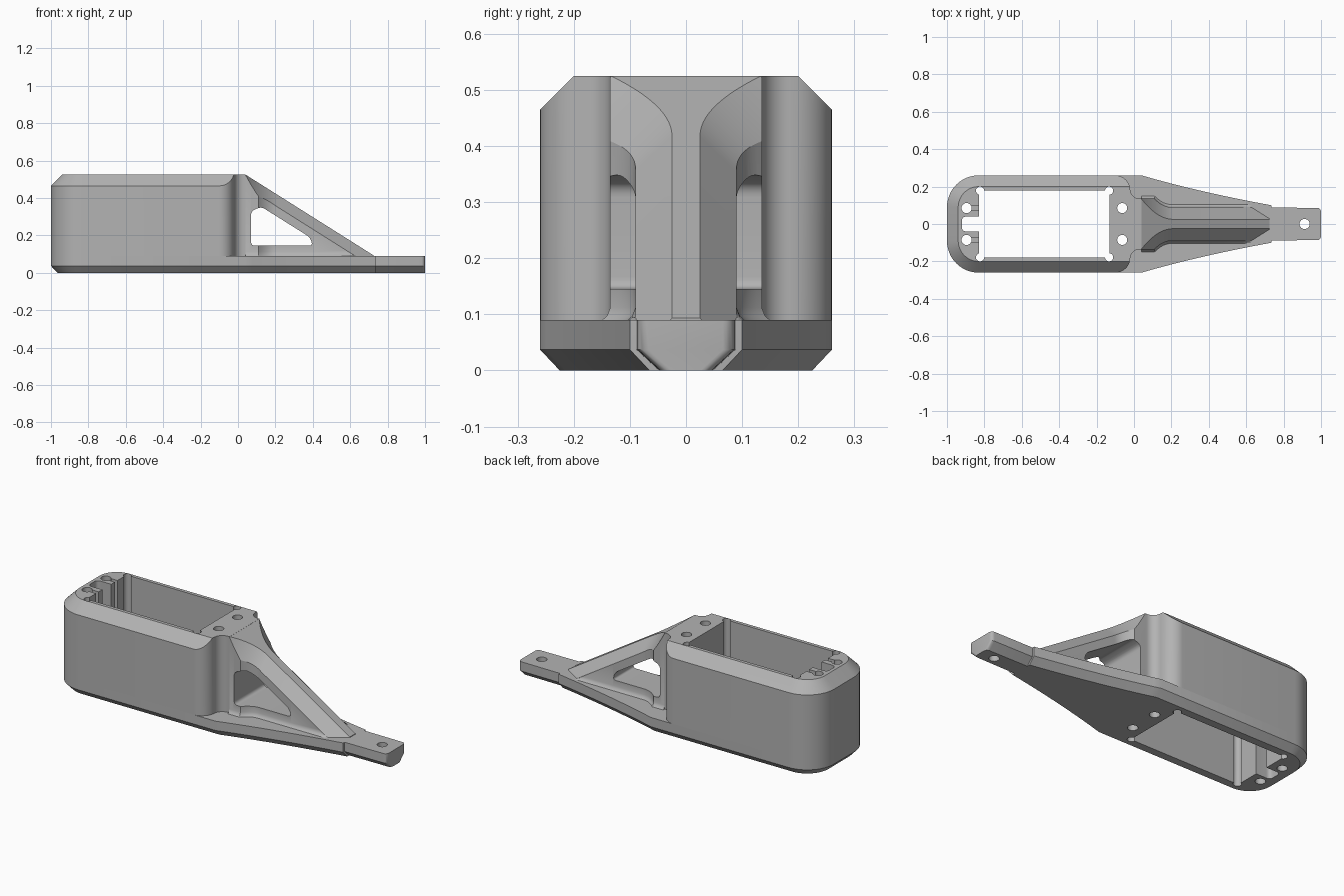
import bpy, bmesh
from math import cos, sin, pi
from mathutils import Vector

cube = bpy.data.objects.get("Cube")
if cube:
    bpy.data.objects.remove(cube, do_unlink=True)

grey = bpy.data.materials.new("plain grey")
grey.use_nodes = True
grey.diffuse_color = (0.45, 0.45, 0.45, 1)
grey.node_tree.nodes["Principled BSDF"].inputs["Base Color"].default_value = grey.diffuse_color

HALF, TOP, FLOOR = 0.26, 0.525, 0.09


def loft(name, rings):
    """Skin equal-length closed rings and cap both ends."""
    bm = bmesh.new()
    loops = [[bm.verts.new(p) for p in ring] for ring in rings]
    n = len(loops[0])
    for a, b in zip(loops, loops[1:]):
        for i in range(n):
            j = (i + 1) % n
            bm.faces.new((a[i], a[j], b[j], b[i]))
    bm.faces.new(loops[0])
    bm.faces.new(loops[-1])
    bmesh.ops.recalc_face_normals(bm, faces=bm.faces)
    mesh = bpy.data.meshes.new(name)
    bm.to_mesh(mesh)
    bm.free()
    mesh.materials.append(grey)
    ob = bpy.data.objects.new(name, mesh)
    bpy.context.collection.objects.link(ob)
    return ob


def at_z(pts, z):
    return [(p[0], p[1], z) for p in pts]


def prism(name, pts, z0=-0.1, z1=0.7):
    return loft(name, [at_z(pts, z0), at_z(pts, z1)])


def arc(cx, cy, r, a0, a1, n=12):
    return [(cx + r * cos(a0 + (a1 - a0) * i / n), cy + r * sin(a0 + (a1 - a0) * i / n))
            for i in range(n + 1)]


def mirrored(half):
    """Close a half outline (y > 0) across the x axis."""
    return half + [(x, -y) for x, y in reversed(half)]


def rounded(corners, r, n=6):
    """Round polygon corners with small quadratic curves."""
    out = []
    pts = [Vector(c) for c in corners]
    for i, p in enumerate(pts):
        a = p + (pts[i - 1] - p).normalized() * r
        b = p + (pts[(i + 1) % len(pts)] - p).normalized() * r
        for k in range(n + 1):
            t = k / n
            out.append(tuple(a * (1 - t) ** 2 + p * 2 * t * (1 - t) + b * t * t))
    return out


def box(x0, x1, y0, y1):
    return [(x0, y0), (x1, y0), (x1, y1), (x0, y1)]


def boolean(ob, cutter, op="DIFFERENCE"):
    mod = ob.modifiers.new("cut", "BOOLEAN")
    mod.object, mod.operation, mod.solver = cutter, op, "EXACT"
    bpy.context.view_layer.objects.active = ob
    bpy.ops.object.modifier_apply(modifier=mod.name)


def discard(ob):
    bpy.data.objects.remove(ob, do_unlink=True)


# Base plate: rounded rear, tapering arms, narrow tab, chamfered underside
def plate_half(inset, tab_inset):
    pts = arc(-0.83, HALF - 0.17, 0.17 - inset, pi, pi / 2)
    for i in range(17):
        t = i / 16
        x = 0.04 * (1 - t) ** 2 + 0.7 * t * (1 - t) + 0.735 * t * t
        y = HALF * (1 - t) ** 2 + 0.34 * t * (1 - t) + 0.1 * t * t
        pts.append((x, y - inset))
    pts += [(0.736, 0.088 - tab_inset)]
    pts += arc(0.98, 0.066 - tab_inset, 0.02, pi / 2, 0, 5)
    return mirrored(pts)


plate = loft("base_plate", [at_z(plate_half(0.035, 0.04), 0),
                            at_z(plate_half(0, 0), 0.037),
                            at_z(plate_half(0, 0), FLOOR)])


# Housing: chamfered block trimmed to its shouldered plan
def block(inset):
    return mirrored(arc(-0.83, 0.09, 0.17 - inset, pi, pi / 2) + [(0.3, HALF - inset)])


housing = loft("housing", [at_z(block(0), FLOOR), at_z(block(0), 0.465), at_z(block(0.06), TOP)])
shoulder = [(-1.2, 0.32), (-0.1, 0.32)] + arc(-0.1, 0.18, 0.08, pi / 2, 0)
shoulder += arc(0.03, 0.185, 0.05, pi, 1.5 * pi) + [(0.041, 0.135)]
trim = prism("trim", mirrored(shoulder))
boolean(housing, trim, "INTERSECT")
discard(trim)


# Sloping rib: bevelled crest flaring into the neck
def rib_section(x):
    z = TOP + (x - 0.04) * (FLOOR - TOP) / 0.69
    crest = 0.025 + 0.109 * max(0, 1 - (x - 0.04) / 0.17) ** 2
    width = 0.09 + 0.045 * min(1, max(0, 1 - (x - 0.11) / 0.09)) ** 2
    low = FLOOR - 0.005
    width = min(width, crest + z - low)
    edge = z - (width - crest)
    half = [(crest, z), (width, edge), (width, min(edge, 0.112)),
            (width + 0.006, min(edge, 0.097)), (width + 0.02, low)]
    half = [(y, max(h, low)) for y, h in half]
    return [(x, y, h) for y, h in half] + [(x, -y, h) for y, h in reversed(half)]


stations = [0.04 + 0.01 * i for i in range(18)] + [0.4, 0.58, 0.62, 0.64, 0.68, 0.725]
rib = loft("sloping_rib", [rib_section(x) for x in stations])

# Triangular window through the rib
outline = rounded([(0.07, 0.145), (0.4, 0.145), (0.385, 0.19), (0.125, 0.353), (0.07, 0.33)], 0.022)
window = loft("window", [[(x, y, z) for x, z in outline] for y in (-0.3, 0.3)])
boolean(rib, window)
discard(window)

# Main cavity, rear channel, corner reliefs, screw holes and slots
cutters = [prism("cavity", box(-0.83, -0.13, -0.18, 0.18)),
           prism("rear_channel", rounded(box(-0.92, -0.8, -0.04, 0.04), 0.025))]
for side in (-1, 1):
    for x in (-0.823, -0.133):
        cutters.append(prism("relief", arc(x, side * 0.178, 0.022, 0, 2 * pi * 19 / 20, 19)))
    for x in (-0.895, -0.063):
        cutters.append(prism("hole", arc(x, side * 0.085, 0.027, 0, 2 * pi * 23 / 24, 23)))
    cutters.append(prism("slot", box(-0.895, -0.81, side * 0.085 - 0.012, side * 0.085 + 0.012), 0.3))
cutters.append(prism("tab_hole", arc(0.912, 0, 0.027, 0, 2 * pi * 23 / 24, 23)))
for cutter in cutters:
    boolean(plate, cutter)
    boolean(housing, cutter)
    discard(cutter)

# Smooth curved walls, keep edges crisp
for ob in (plate, housing, rib):
    bpy.ops.object.select_all(action="DESELECT")
    ob.select_set(True)
    bpy.context.view_layer.objects.active = ob
    bpy.ops.object.shade_smooth_by_angle(angle=0.5)
